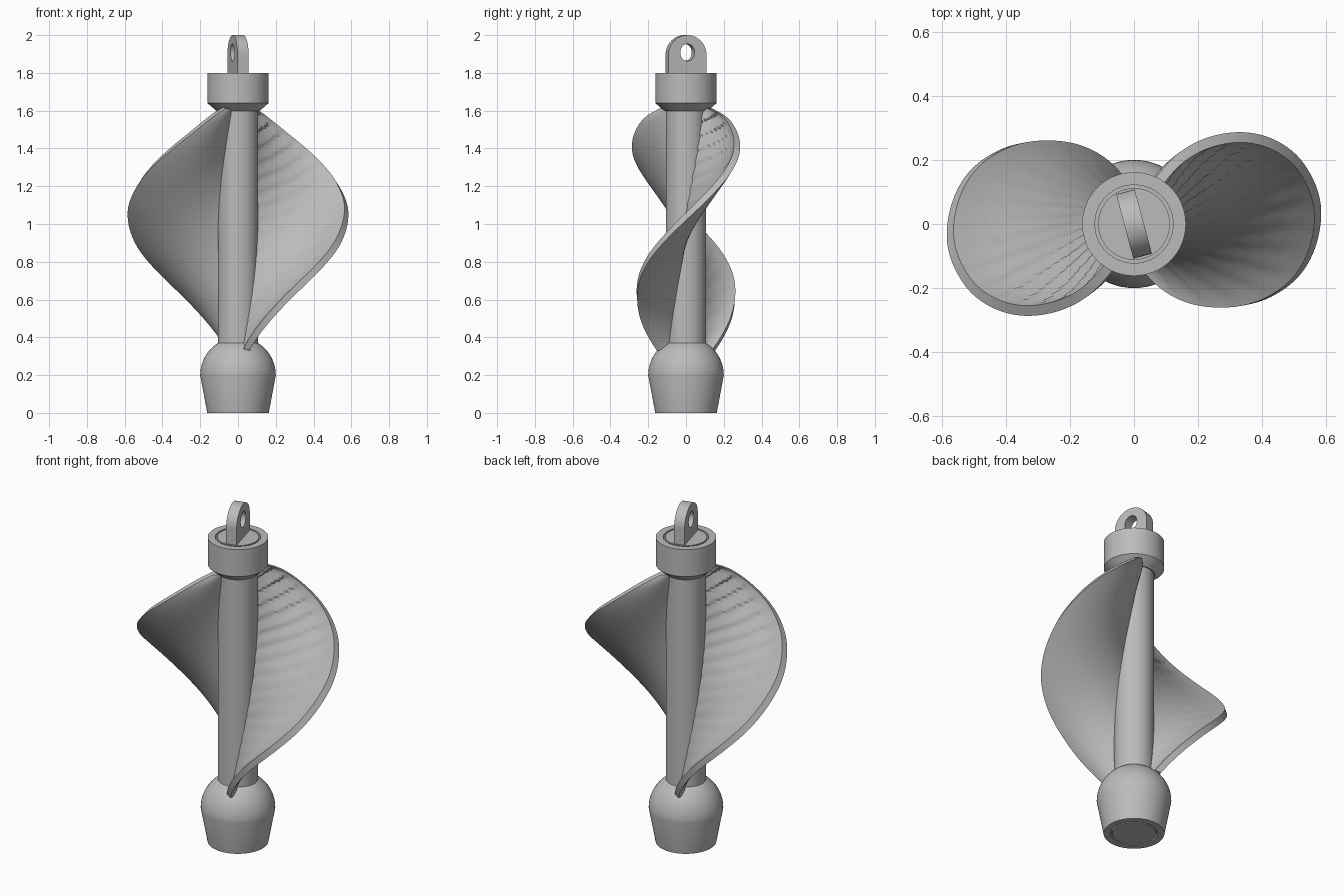
import bpy, bmesh, math
from mathutils import Vector, Matrix

if "Cube" in bpy.data.objects:
    bpy.data.objects.remove(bpy.data.objects["Cube"])

grey = bpy.data.materials.new("plain_grey")
grey.diffuse_color = (0.5, 0.5, 0.5, 1)
grey.use_nodes = True
grey.node_tree.nodes["Principled BSDF"].inputs["Base Color"].default_value = grey.diffuse_color


def finish(name, bm, angle=30):
    bmesh.ops.recalc_face_normals(bm, faces=bm.faces)
    me = bpy.data.meshes.new(name)
    bm.to_mesh(me)
    bm.free()
    me.materials.append(grey)
    ob = bpy.data.objects.new(name, me)
    bpy.context.collection.objects.link(ob)
    bpy.ops.object.select_all(action='DESELECT')
    ob.select_set(True)
    bpy.context.view_layer.objects.active = ob
    bpy.ops.object.shade_smooth_by_angle(angle=math.radians(angle))
    return ob


def lathe(name, profile, n=64):
    """Spin an (r, z) profile that starts and ends on the axis."""
    bm = bmesh.new()
    vs = [bm.verts.new((r, 0, z)) for r, z in profile]
    es = [bm.edges.new(p) for p in zip(vs, vs[1:])]
    bmesh.ops.spin(bm, geom=vs + es, cent=(0, 0, 0), axis=(0, 0, 1),
                   angle=math.tau, steps=n, use_merge=True)
    bmesh.ops.remove_doubles(bm, verts=bm.verts, dist=1e-5)
    return finish(name, bm)


def smooth_path(pts, sub):
    """Catmull-Rom through 2D points."""
    p = [Vector(q) for q in pts]
    p = [2 * p[0] - p[1]] + p + [2 * p[-1] - p[-2]]
    out = []
    for a, b, c, d in zip(p, p[1:], p[2:], p[3:]):
        for i in range(sub):
            t = i / sub
            out.append(0.5 * (2 * b + (c - a) * t + (2 * a - 5 * b + 4 * c - d) * t * t
                              + (3 * b - a - 3 * c + d) * t ** 3))
    return out + [p[-2]]


# Central shaft
lathe("shaft", [(0, 0.3), (0.107, 0.3), (0.107, 1.62), (0, 1.62)])

# Foot: tapered cup with a spherical top and a thin ring groove underneath
dome = [(0.2 * math.cos(a), 0.2 + 0.2 * math.sin(a))
        for a in [math.radians(59.3) * i / 14 for i in range(15)]]
lathe("foot", [(0, 0), (0.118, 0), (0.118, 0.02), (0.126, 0.02), (0.126, 0),
               (0.163, 0)] + dome + [(0, 0.372)])

# Top collar with a ring groove
lathe("collar", [(0, 1.597), (0.112, 1.597), (0.162, 1.64), (0.162, 1.8), (0.122, 1.8),
                 (0.122, 1.775), (0.112, 1.775), (0.112, 1.8), (0, 1.8)])

# Hanging lug: rounded plate with a through hole
R, H, T, ZC, N = 0.104, 0.045, 0.03, 1.896, 48
bm = bmesh.new()
rings = []
for x in (-T, T):
    outer, inner = [], []
    for i in range(N):
        a = math.tau * i / N
        c, s = math.cos(a), math.sin(a)
        if s >= -1e-6:
            o = (x, R * c, ZC + R * s)
        else:                                   # square lower half
            m = max(abs(c), abs(s))
            o = (x, R * c / m, ZC + 0.11 * s / m)
        outer.append(bm.verts.new(o))
        inner.append(bm.verts.new((x, 0.88 * H * c, ZC + 0.012 + H * s)))
    rings.append((outer, inner))
(o0, i0), (o1, i1) = rings
for i in range(N):
    j = (i + 1) % N
    for a, b in ((o0, i0), (o1, i1), (o0, o1), (i0, i1)):
        bm.faces.new((a[i], a[j], b[j], b[i]))
bmesh.ops.rotate(bm, verts=bm.verts, matrix=Matrix.Rotation(math.radians(15), 3, 'Z'))
finish("hanging_lug", bm)

# Twin helical blades: outer radius varies with height, each section is cupped
# upwards, and the ridged upper side is slightly smaller than the lower side
EDGE = [(0.335, 0.16), (0.4, 0.213), (0.5, 0.292), (0.6, 0.366), (0.757, 0.478),
        (0.9, 0.549), (1.07, 0.58), (1.2, 0.562), (1.3, 0.521), (1.4, 0.449),
        (1.5, 0.345), (1.57, 0.25), (1.615, 0.15)]
TWIST = math.radians(104)
COLS, HALF, INSET, ROOT, CUP = 26, 0.016, 0.01, 0.08, 0.1


def blade(name, start):
    bm = bmesh.new()
    rows = []
    for z, rmax in smooth_path(EDGE, 8):
        th = start + TWIST * (z - 1.04)
        er = Vector((math.cos(th), math.sin(th), 0))
        tan = Vector((-er.y, er.x, 0))
        span = rmax - ROOT

        def point(s, offset, inset=0):
            r = ROOT + (span - inset) * s
            n = (Vector((0, 0, TWIST * r)) - tan).normalized()
            bow = 4 * CUP * span * s * (1 - s)
            tilted = (n + er * 4 * CUP * (1 - 2 * s)).normalized()
            return bm.verts.new(er * r + Vector((0, 0, z)) - n * bow + tilted * offset)

        up, low = [], []
        for i in range(COLS + 1):
            s = i / COLS
            # fine saw-tooth ridges that climb outward, fading at the rim
            saw = ((z - 0.4 * (ROOT + span * s)) / 0.075) % 1
            ridge = 0.008 * saw * min(1, 6 * (1 - s)) * min(1, max(0.2, z - 0.4))
            up.append(point(s, HALF - ridge, INSET))
            low.append(point(s, -HALF))
        rows.append(up + low[::-1])
    for a, b in zip(rows, rows[1:]):
        for i in range(len(a)):
            j = (i + 1) % len(a)
            bm.faces.new((a[i], a[j], b[j], b[i]))
    for row in (rows[0], rows[-1]):             # close both ends
        for i in range(COLS):
            k = len(row) - 1 - i
            bm.faces.new((row[i], row[i + 1], row[k - 1], row[k]))
    return finish(name, bm, 25)


blade("right_blade", 0)
blade("left_blade", math.pi)
